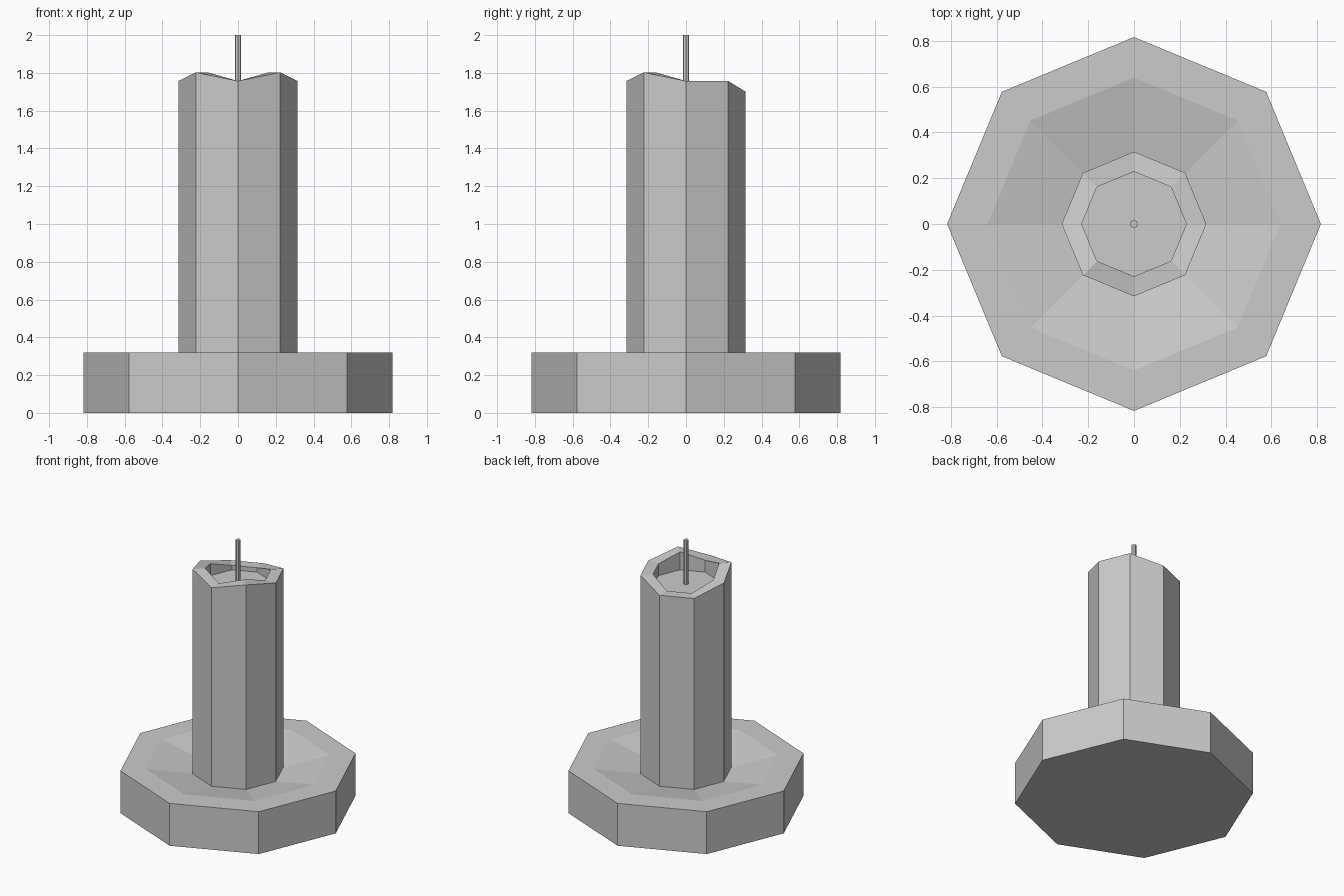
import bpy, bmesh, math

if "Cube" in bpy.data.objects:
    bpy.data.objects.remove(bpy.data.objects["Cube"])

SIDES = 8


def ring(bm, radius, heights):
    """Octagon of verts with a corner on +x; heights is one value or one per corner."""
    if not isinstance(heights, (list, tuple)):
        heights = [heights] * SIDES
    return [bm.verts.new((radius * math.cos(i * math.tau / SIDES),
                          radius * math.sin(i * math.tau / SIDES), h))
            for i, h in enumerate(heights)]


def lathe(name, profile):
    """Join octagonal rings (radius, height) into a closed flat-shaded solid."""
    bm = bmesh.new()
    rings = [ring(bm, r, h) for r, h in profile]
    for a, b in zip(rings, rings[1:]):
        for i in range(SIDES):
            j = (i + 1) % SIDES
            bm.faces.new((a[i], a[j], b[j], b[i]))
    bm.faces.new(rings[0][::-1])
    bm.faces.new(rings[-1])
    bmesh.ops.recalc_face_normals(bm, faces=bm.faces)
    mesh = bpy.data.meshes.new(name)
    bm.to_mesh(mesh)
    bm.free()
    obj = bpy.data.objects.new(name, mesh)
    bpy.context.collection.objects.link(obj)
    return obj


# Holder: thick octagonal dish with a shallow sloping recess
lathe("candle_dish", [(0.817, 0), (0.817, 0.32), (0.64, 0.32), (0.316, 0.258)])

# Candle: uneven melted rim around a sunken wax pool (corners from +x, anticlockwise)
rim = [1.757, 1.757, 1.70, 1.70, 1.757, 1.803, 1.757, 1.803]
lathe("candle", [(0.316, 0.258), (0.316, rim), (0.229, rim), (0.229, 1.667)])

# Wick standing in the wax pool
lathe("wick", [(0.017, 1.66), (0.017, 2.0)])
